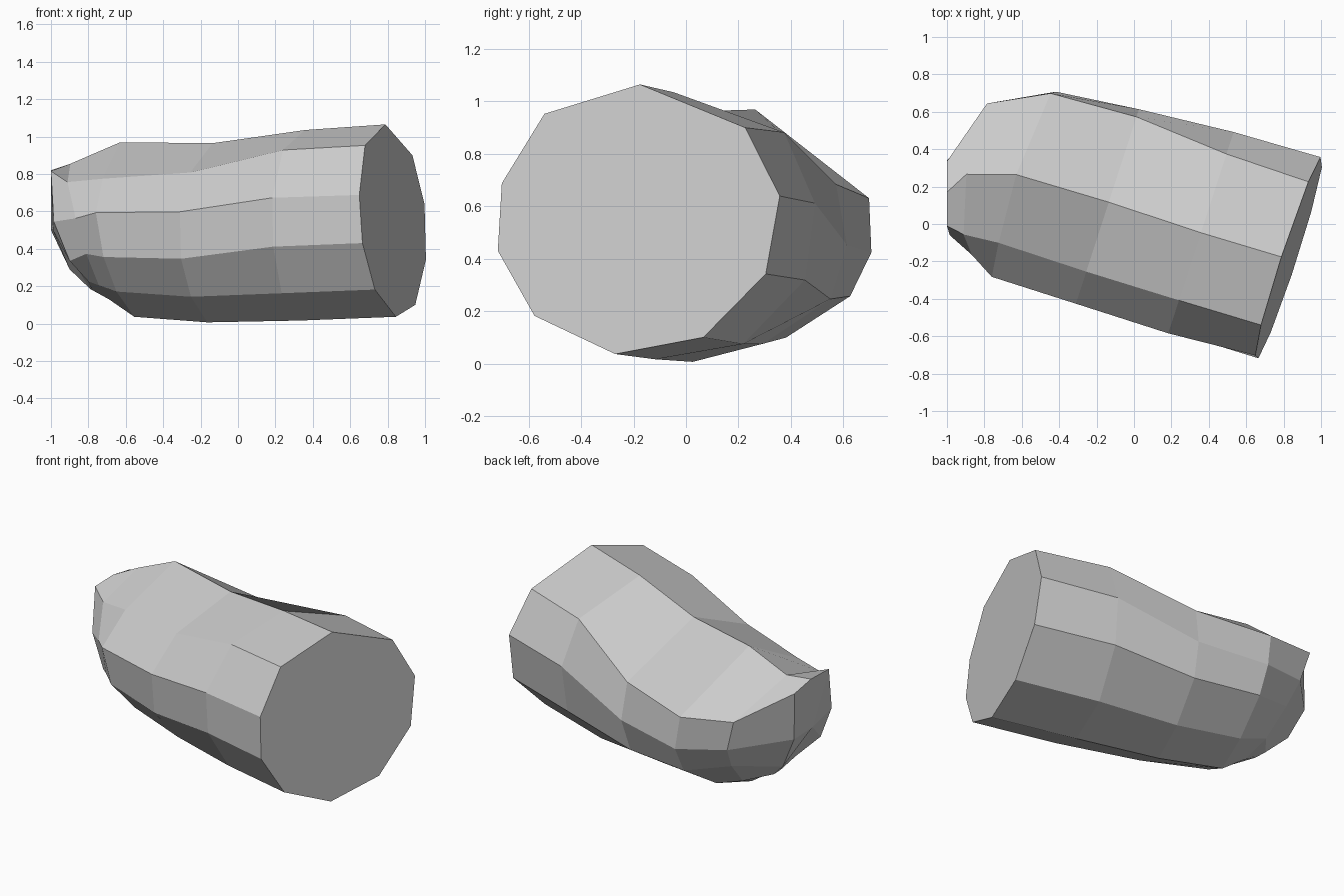
import bpy, bmesh
from math import sin, cos, radians

if "Cube" in bpy.data.objects:
    bpy.data.objects.remove(bpy.data.objects["Cube"])

# Ten-sided section: angles at the broad cut end and at the scooped far half
ANG_CUT = [91, 134, 166, 192, 222, 261, 301, 338, 9, 40]
ANG_FAR = [87, 138, 166, 192, 221, 260, 297, 335, -4, 19]

# Stations along the body: centre, yaw, lean, blend between angle sets, radii
STATIONS = [
    ((.83, -.18, .55), 18, -.08, 0,
     [.515, .56, .57, .575, .55, .52, .525, .555, .57, .545]),
    ((.36, -.04, .53), 18, 0, .05,
     [.505, .555, .59, .57, .55, .52, .53, .56, .565, .56]),
    ((-.14, .10, .46), 18, 0, .75,
     [.505, .51, .57, .545, .48, .46, .435, .52, .54, .545]),
    ((-.58, .22, .46), 18, -.12, 1,
     [.51, .47, .55, .50, .44, .43, .405, .48, .515, .525]),
    ((-.78, .24, .46), 8, -.3, .6,
     [.395, .43, .425, .42, .385, .335, .335, .335, .39, .45]),
]

# Blunt outline of the narrow end
SNUB = [(-1, .17, .82), (-1, -.01, .815), (-.985, -.06, .545), (-.9, -.07, .335),
        (-.8, .04, .225), (-.78, .16, .18), (-.79, .24, .185), (-.9, .31, .29),
        (-1, .34, .5), (-1, .335, .79)]


def section(centre, yaw, lean, t, radii):
    """Points of one cross-section standing across the body axis."""
    s, c = sin(radians(yaw)), cos(radians(yaw))
    pts = []
    for k, r in enumerate(radii):
        a0 = ANG_CUT[k]
        a = radians(a0 + (ANG_FAR[k] - a0) * t)
        u, v = r * cos(a), r * sin(a)
        pts.append((centre[0] + u * s + lean * v * c,
                    centre[1] + u * c - lean * v * s,
                    centre[2] + v))
    return pts


# Loft the body through its sections
bm = bmesh.new()
rings = [[bm.verts.new(p) for p in ring]
         for ring in [section(*st) for st in STATIONS] + [SNUB]]
for a, b in zip(rings, rings[1:]):
    for k in range(10):
        j = (k + 1) % 10
        bm.faces.new((a[k], a[j], b[j], b[k]))

# Flat cut face, and a shallow fan closing the narrow end
bm.faces.new(rings[0])
tip = bm.verts.new((-.99, .14, .5))
for k in range(10):
    bm.faces.new((rings[-1][k], rings[-1][(k + 1) % 10], tip))
bmesh.ops.recalc_face_normals(bm, faces=bm.faces)

mesh = bpy.data.meshes.new("stone_body")
bm.to_mesh(mesh)
bm.free()
body = bpy.data.objects.new("stone_body", mesh)
bpy.context.collection.objects.link(body)
